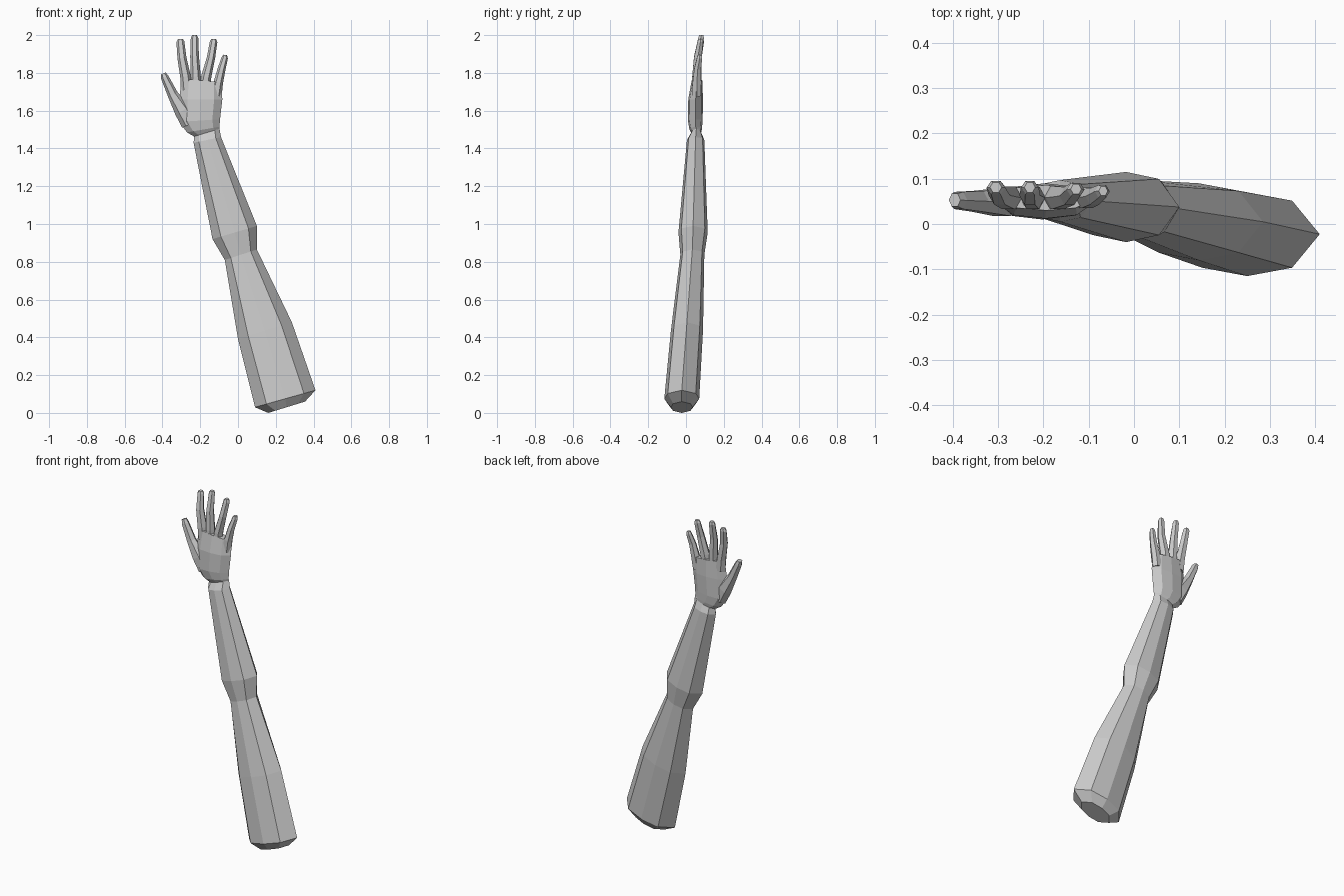
import bpy
import bmesh
from mathutils import Vector

cube = bpy.data.objects.get("Cube")
if cube:
    bpy.data.objects.remove(cube, do_unlink=True)

grey = bpy.data.materials.new("light grey")
GREY = (0.6, 0.6, 0.6, 1)
grey.diffuse_color = GREY
grey.use_nodes = True
grey.node_tree.nodes["Principled BSDF"].inputs["Base Color"].default_value = GREY

# Unit cross-sections: (across, depth)
OCTAGON = [(1, 0), (0.62, 0.8), (0, 1), (-0.62, 0.8),
           (-1, 0), (-0.62, -0.8), (0, -1), (0.62, -0.8)]
HEXAGON = [(1, 0), (0.5, 1), (-0.5, 1), (-1, 0), (-0.5, -1), (0.5, -1)]


def loft(name, rings):
    """Skin a list of rings with flat quads and close both ends."""
    bm = bmesh.new()
    loops = [[bm.verts.new(p) for p in ring] for ring in rings]
    n = len(loops[0])
    for a, b in zip(loops, loops[1:]):
        for i in range(n):
            j = (i + 1) % n
            bm.faces.new((a[i], a[j], b[j], b[i]))
    bm.faces.new(loops[0][::-1])
    bm.faces.new(loops[-1])
    bmesh.ops.recalc_face_normals(bm, faces=bm.faces)
    mesh = bpy.data.meshes.new(name)
    bm.to_mesh(mesh)
    bm.free()
    mesh.materials.append(grey)
    obj = bpy.data.objects.new(name, mesh)
    bpy.context.collection.objects.link(obj)
    return obj


def limb_ring(x0, z0, x1, z1, y0, y1):
    """Octagonal ring between two outline points and two depths."""
    mid = Vector(((x0 + x1) / 2, (y0 + y1) / 2, (z0 + z1) / 2))
    across = Vector(((x1 - x0) / 2, 0, (z1 - z0) / 2))
    depth = Vector((0, (y1 - y0) / 2, 0))
    return [mid + across * s + depth * t for s, t in OCTAGON]


def finger(name, path):
    """Hexagonal tube along (x, y, z, half width, half depth) stations."""
    pts = [Vector(p[:3]) for p in path]
    rings = []
    for i, (p, spec) in enumerate(zip(pts, path)):
        d = pts[min(i + 1, len(pts) - 1)] - pts[max(i - 1, 0)]
        across = Vector((d.z, 0, -d.x)).normalized() * spec[3]
        depth = Vector((0, spec[4], 0))
        rings.append([p + across * s + depth * t for s, t in HEXAGON])
    return loft(name, rings)


# Upper arm with bevelled stump, elbow, forearm and narrow wrist
loft("arm", [limb_ring(*r) for r in [
    (0.16, 0.00, 0.355, 0.06, -0.08, 0.035),
    (0.09, 0.03, 0.41, 0.12, -0.115, 0.07),
    (0.00, 0.39, 0.285, 0.48, -0.08, 0.09),
    (-0.07, 0.81, 0.10, 0.865, -0.03, 0.097),
    (-0.135, 0.92, 0.10, 0.99, -0.04, 0.115),
    (-0.235, 1.43, -0.09, 1.46, 0.005, 0.097),
    (-0.232, 1.465, -0.098, 1.505, 0.03, 0.08),
]])

# Palm, from wrist to knuckles
loft("palm", [limb_ring(*r) for r in [
    (-0.232, 1.463, -0.098, 1.503, 0.03, 0.08),
    (-0.27, 1.485, -0.098, 1.515, 0.018, 0.084),
    (-0.31, 1.54, -0.095, 1.555, 0.01, 0.088),
    (-0.31, 1.66, -0.083, 1.66, 0.012, 0.09),
    (-0.30, 1.77, -0.088, 1.75, 0.03, 0.086),
]])

# Fingers: base, knuckle, middle joint, tip
finger("index_finger", [
    (-0.27, 0.057, 1.71, 0.032, 0.024), (-0.278, 0.058, 1.78, 0.028, 0.025),
    (-0.297, 0.063, 1.88, 0.024, 0.020), (-0.305, 0.080, 1.965, 0.021, 0.015),
    (-0.305, 0.081, 1.98, 0.013, 0.011)])
finger("middle_finger", [
    (-0.222, 0.057, 1.71, 0.030, 0.024), (-0.224, 0.058, 1.78, 0.027, 0.025),
    (-0.230, 0.063, 1.89, 0.023, 0.020), (-0.230, 0.080, 1.985, 0.020, 0.015),
    (-0.230, 0.081, 2.00, 0.012, 0.011)])
finger("ring_finger", [
    (-0.178, 0.057, 1.71, 0.030, 0.024), (-0.168, 0.058, 1.78, 0.027, 0.025),
    (-0.143, 0.062, 1.88, 0.022, 0.020), (-0.129, 0.076, 1.965, 0.020, 0.015),
    (-0.128, 0.077, 1.98, 0.012, 0.011)])
finger("little_finger", [
    (-0.118, 0.057, 1.68, 0.032, 0.022), (-0.104, 0.058, 1.75, 0.025, 0.023),
    (-0.087, 0.061, 1.82, 0.021, 0.018), (-0.070, 0.072, 1.88, 0.017, 0.014),
    (-0.068, 0.073, 1.895, 0.010, 0.010)])
finger("thumb", [
    (-0.255, 0.048, 1.53, 0.045, 0.026), (-0.293, 0.048, 1.60, 0.044, 0.030),
    (-0.345, 0.050, 1.685, 0.028, 0.023), (-0.387, 0.052, 1.775, 0.021, 0.019),
    (-0.396, 0.053, 1.797, 0.014, 0.014)])
